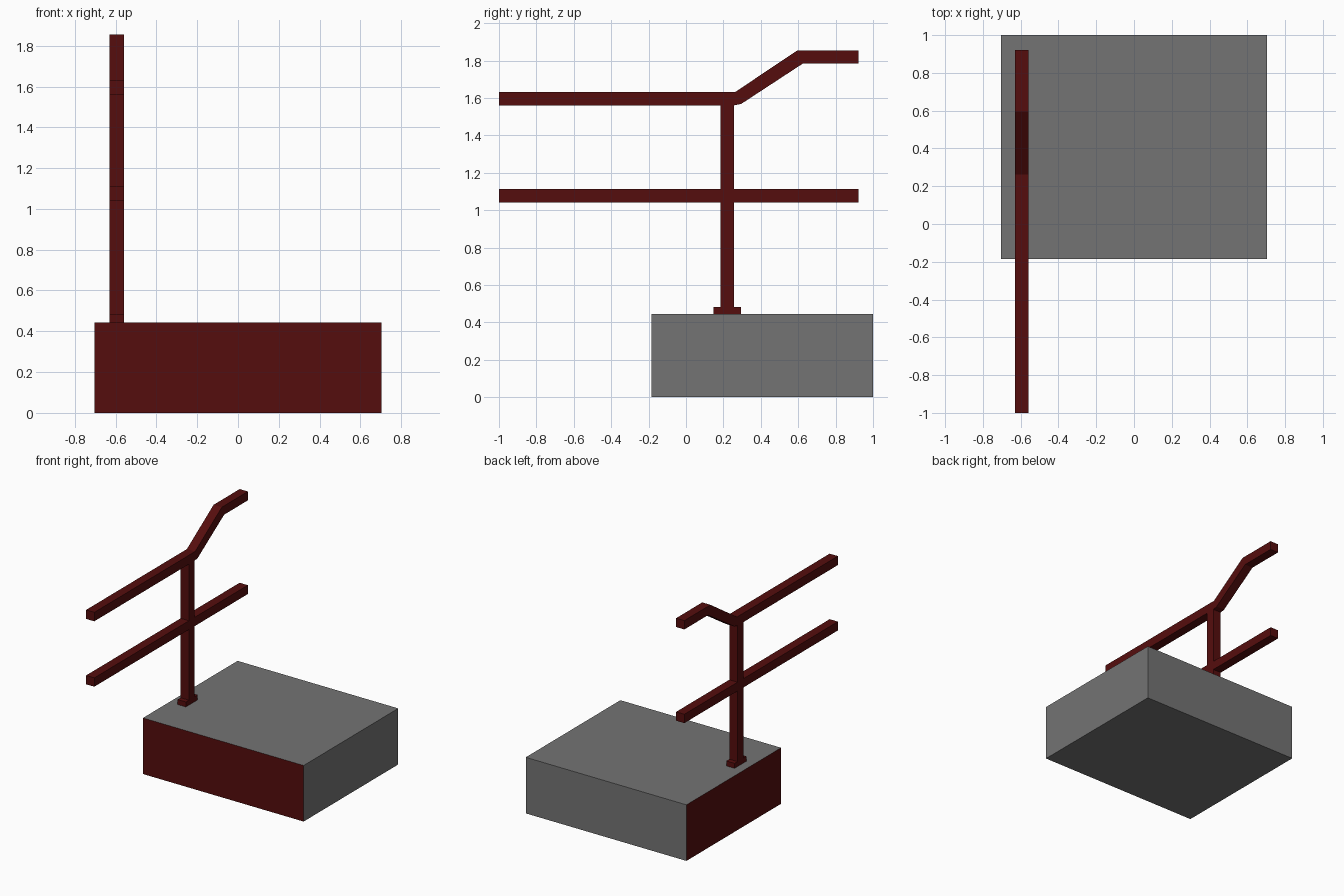
import bpy, bmesh

if "Cube" in bpy.data.objects:
    bpy.data.objects.remove(bpy.data.objects["Cube"])

def material(name, color):
    m = bpy.data.materials.new(name)
    m.diffuse_color = (*color, 1)
    m.use_nodes = True
    m.node_tree.nodes["Principled BSDF"].inputs["Base Color"].default_value = m.diffuse_color
    return m

red = material("dark red paint", (0.091, 0.004, 0.004))
grey = material("grey concrete", (0.174, 0.174, 0.174))

def extrude_yz(name, profile, x0, x1, mats):
    """Extrude a side profile (y, z) from x0 to x1."""
    bm = bmesh.new()
    face = bm.faces.new([bm.verts.new((x0, y, z)) for y, z in profile])
    ext = bmesh.ops.extrude_face_region(bm, geom=[face])
    verts = [v for v in ext["geom"] if isinstance(v, bmesh.types.BMVert)]
    bmesh.ops.translate(bm, verts=verts, vec=(x1 - x0, 0, 0))
    bmesh.ops.recalc_face_normals(bm, faces=bm.faces)
    me = bpy.data.meshes.new(name)
    bm.to_mesh(me)
    bm.free()
    for m in mats:
        me.materials.append(m)
    ob = bpy.data.objects.new(name, me)
    bpy.context.collection.objects.link(ob)
    return ob

def box(name, y0, y1, z0, z1, x0, x1, mats):
    return extrude_yz(name, [(y0, z0), (y1, z0), (y1, z1), (y0, z1)], x0, x1, mats)

RX0, RX1 = -0.631, -0.559   # railing thickness in x

# Platform block: front and railing side are painted red
block = box("platform", -0.184, 1.0, 0, 0.444, -0.704, 0.704, [grey, red])
for p in block.data.polygons:
    p.material_index = int(p.normal.y < -0.5 or p.normal.x < -0.5)

# Railing post with its foot plate
box("foot_plate", 0.146, 0.294, 0.444, 0.483, RX0, RX1, [red])
box("post", 0.184, 0.256, 0.444, 1.6, RX0, RX1, [red])

# Straight middle rail
box("middle_rail", -1.0, 0.922, 1.042, 1.112, RX0, RX1, [red])

# Handrail that climbs and levels off again
extrude_yz("handrail", [
    (-1.0, 1.56), (0.255, 1.56), (0.295, 1.568), (0.625, 1.784), (0.922, 1.784),
    (0.922, 1.854), (0.595, 1.854), (0.262, 1.631), (-1.0, 1.631)], RX0, RX1, [red])
